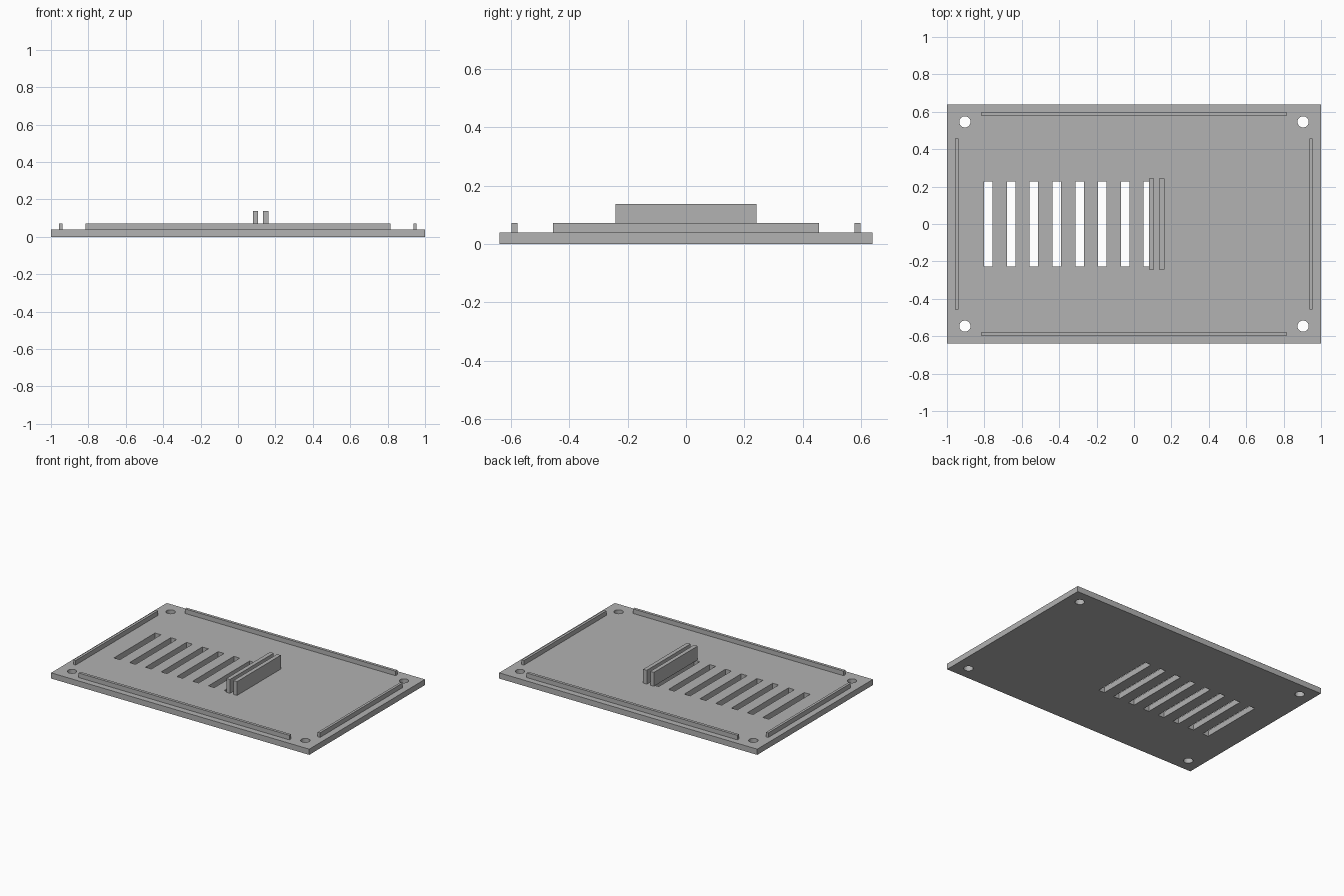
import bpy
import bmesh
from mathutils import Matrix, Vector

default = bpy.data.objects.get("Cube")
if default:
    bpy.data.objects.remove(default, do_unlink=True)

PLATE_TOP = 0.04
RAIL_TOP = 0.072
RIB_TOP = 0.137

grey = bpy.data.materials.new("plain grey")
grey.use_nodes = True
grey.diffuse_color = (0.445, 0.445, 0.445, 1)
grey.node_tree.nodes["Principled BSDF"].inputs["Base Color"].default_value = grey.diffuse_color


def add_box(bm, low, high):
    low, high = Vector(low), Vector(high)
    bmesh.ops.create_cube(bm, size=1, matrix=Matrix.Translation((low + high) / 2)
                          @ Matrix.Diagonal((*(high - low), 1)))


def finish(name, bm):
    mesh = bpy.data.meshes.new(name)
    bm.to_mesh(mesh)
    bm.free()
    mesh.materials.append(grey)
    obj = bpy.data.objects.new(name, mesh)
    bpy.context.collection.objects.link(obj)
    return obj


def box(name, low, high):
    bm = bmesh.new()
    add_box(bm, low, high)
    return finish(name, bm)


# Base plate
plate = box("base_plate", (-1, -0.64, 0), (1, 0.64, PLATE_TOP))

# Cutter for the vent slots and corner screw holes
bm = bmesh.new()
for i in range(8):
    x = -0.802 + i * 0.122
    add_box(bm, (x, -0.228, -0.1), (x + 0.046, 0.228, 0.1))
for sx in (-1, 1):
    for sy in (-1, 1):
        bmesh.ops.create_cone(bm, cap_ends=True, segments=32, radius1=0.03, radius2=0.03,
                              depth=0.2, matrix=Matrix.Translation((sx * 0.904, sy * 0.546, 0)))
cutter = finish("hole_cutter", bm)
cutter.hide_render = True

cut = plate.modifiers.new("holes", "BOOLEAN")
cut.operation = "DIFFERENCE"
cut.solver = "EXACT"
cut.object = cutter
bpy.context.view_layer.objects.active = plate
bpy.ops.object.modifier_apply(modifier=cut.name)
bpy.data.objects.remove(cutter, do_unlink=True)

# Locating rails along the four edges
for name, y in (("front_rail", -0.588), ("back_rail", 0.588)):
    box(name, (-0.816, y - 0.01, PLATE_TOP), (0.816, y + 0.01, RAIL_TOP))
for name, x in (("right_rail", -0.948), ("left_rail", 0.946)):
    box(name, (x - 0.009, -0.456, PLATE_TOP), (x + 0.009, 0.456, RAIL_TOP))

# Pair of upright ribs forming a narrow channel
for name, x in (("right_rib", 0.093), ("left_rib", 0.148)):
    box(name, (x - 0.014, -0.242, PLATE_TOP), (x + 0.014, 0.242, RIB_TOP))
